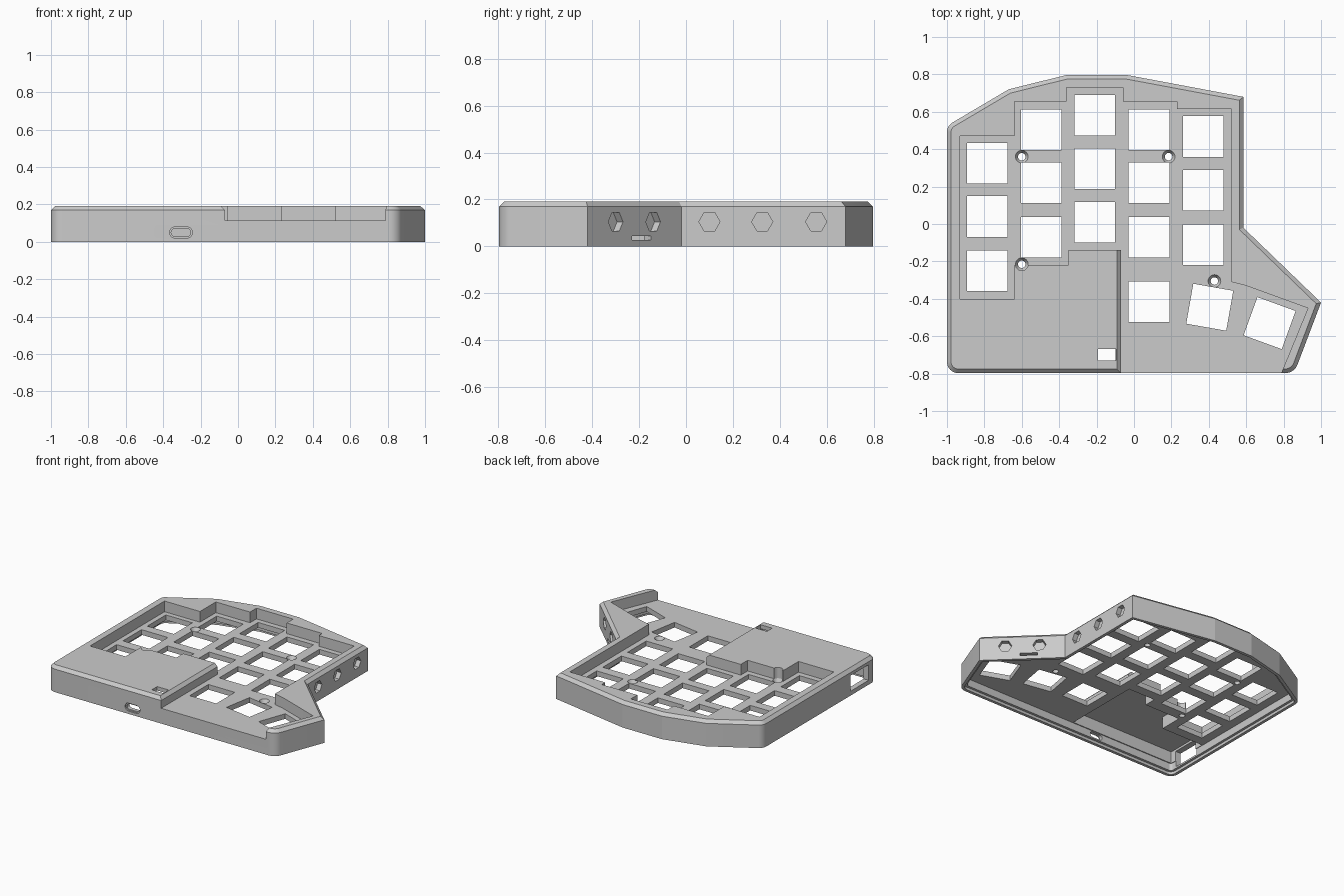
import bpy, bmesh
from math import radians, cos, sin, pi, tan
from mathutils import Matrix, Vector

if "Cube" in bpy.data.objects:
    bpy.data.objects.remove(bpy.data.objects["Cube"])

mat = bpy.data.materials.new("matte grey plastic")
mat.use_nodes = True
GREY = (0.6, 0.6, 0.6, 1)
mat.diffuse_color = GREY
mat.node_tree.nodes["Principled BSDF"].inputs["Base Color"].default_value = GREY


def rounded(corners, steps=10):
    """Replace each (x, y, radius) corner with an arc."""
    pts = []
    for i, (x, y, r) in enumerate(corners):
        p = Vector((x, y))
        if not r:
            pts.append(p)
            continue
        a = (Vector(corners[i - 1][:2]) - p).normalized()
        b = (Vector(corners[(i + 1) % len(corners)][:2]) - p).normalized()
        half = a.angle(b) / 2
        centre = p + (a + b).normalized() * (r / sin(half))
        start = (p + a * (r / tan(half)) - centre).normalized()
        end = (p + b * (r / tan(half)) - centre).normalized()
        pts += [centre + start.slerp(end, k / steps) * r for k in range(steps + 1)]
    return pts


def inset(pts, d):
    """Mitred inward offset of a counter-clockwise outline."""
    out = []
    for i, p in enumerate(pts):
        e1 = (p - pts[i - 1]).normalized()
        e2 = (pts[(i + 1) % len(pts)] - p).normalized()
        n1, n2 = Vector((-e1.y, e1.x)), Vector((-e2.y, e2.x))
        out.append(p + (n1 + n2) * (d / (1 + n1.dot(n2))))
    return out


def loft(name, rings, matrix=Matrix()):
    """Solid through stacked outlines, each given as (points, height)."""
    bm = bmesh.new()
    loops = [[bm.verts.new(matrix @ Vector((p[0], p[1], z))) for p in pts] for pts, z in rings]
    n = len(loops[0])
    for lo, hi in zip(loops, loops[1:]):
        for i in range(n):
            bm.faces.new((lo[i], lo[(i + 1) % n], hi[(i + 1) % n], hi[i]))
    bm.faces.new(loops[0][::-1])
    bm.faces.new(loops[-1])
    bmesh.ops.recalc_face_normals(bm, faces=bm.faces)
    mesh = bpy.data.meshes.new(name)
    bm.to_mesh(mesh)
    bm.free()
    obj = bpy.data.objects.new(name, mesh)
    bpy.context.collection.objects.link(obj)
    obj.data.materials.append(mat)
    return obj


def ngon(sides, r):
    return [(r * cos(2 * pi * k / sides), r * sin(2 * pi * k / sides)) for k in range(sides)]


def box(w, h):
    return [(-w / 2, -h / 2), (w / 2, -h / 2), (w / 2, h / 2), (-w / 2, h / 2)]


def wall_frame(x, y, z, tangent):
    """Frame with X along a wall, Y up and Z pointing out of it."""
    t = Vector((*tangent, 0)).normalized()
    up = Vector((0, 0, 1))
    rot = Matrix((t, up, t.cross(up))).transposed().to_4x4()
    return Matrix.Translation((x, y, z)) @ rot


# Case body with a chamfered top edge
outline = rounded([(-1, -0.797, 0.06), (0.857, -0.797, 0.07), (1, -0.42, 0), (0.585, -0.02, 0),
                   (0.585, 0.68, 0), (-0.04, 0.797, 0), (-0.36, 0.797, 0), (-0.67, 0.72, 0),
                   (-1, 0.525, 0.06)])
case = loft("keyboard_case", [(outline, 0), (outline, 0.17), (inset(outline, 0.022), 0.192)])


def cut(rings, matrix=Matrix()):
    cutter = loft("cutter", rings, matrix)
    cutter.hide_render = True
    mod = case.modifiers.new("cut", "BOOLEAN")
    mod.operation, mod.solver, mod.object = "DIFFERENCE", "EXACT", cutter
    bpy.context.view_layer.objects.active = case
    bpy.ops.object.modifier_apply(modifier=mod.name)
    bpy.data.objects.remove(cutter)


def prism(pts, z0, z1, matrix=Matrix()):
    cut([(pts, z0), (pts, z1)], matrix)


# Stepped key well, open at the front
prism([(-0.07, -0.9), (0.745, -0.9), (0.93, -0.45), (0.6, -0.33), (0.52, -0.31), (0.52, 0.615),
       (0.23, 0.615), (0.23, 0.655), (-0.06, 0.655), (-0.06, 0.73), (-0.36, 0.73), (-0.36, 0.655),
       (-0.64, 0.655), (-0.64, 0.47), (-0.93, 0.47), (-0.93, -0.4), (-0.64, -0.4), (-0.64, -0.22),
       (-0.35, -0.22), (-0.35, -0.14), (-0.07, -0.14)], 0.113, 0.4)

# Chamfer on the side of the raised electronics cover
prism([(-0.105, 0.205), (-0.07, 0.17), (-0.06, 0.17), (-0.06, 0.205)], 0.13, 0.9,
      wall_frame(0, 0, 0, (1, 0)))

# Underside: hollow, ledge for a base plate, and taller electronics bay
prism(inset(outline, 0.04), -0.1, 0.075)
prism(inset(outline, 0.022), -0.1, 0.02)
prism([(-0.955, -0.75), (-0.1, -0.75), (-0.1, -0.17), (-0.32, -0.17), (-0.32, -0.26),
       (-0.61, -0.26), (-0.61, -0.43), (-0.955, -0.43)], 0.05, 0.163)

# Key openings, column by column, then the two turned thumb keys
columns = {-0.785: (0.325, 0.04, -0.25), -0.495: (0.505, 0.22, -0.07), -0.21: (0.582, 0.295, 0.01),
           0.08: (0.505, 0.22, -0.07, -0.415), 0.37: (0.468, 0.18, -0.11)}
keys = [(x, y, 0) for x, ys in columns.items() for y in ys]
keys += [(0.405, -0.445, -10), (0.725, -0.53, -20)]
for x, y, turn in keys:
    prism(box(0.217, 0.217), 0.03, 0.15,
          Matrix.Translation((x, y, 0)) @ Matrix.Rotation(radians(turn), 4, "Z"))

# Countersunk screw holes
shank, head = ngon(24, 0.02), ngon(24, 0.034)
for x, y in [(-0.6, 0.36), (0.185, 0.36), (-0.6, -0.215), (0.43, -0.305)]:
    cut([(shank, 0.03), (shank, 0.088), (head, 0.112), (head, 0.3)],
        Matrix.Translation((x, y, 0)))

# Blind hexagonal sockets in the straight and slanted walls
slant = (-0.415, 0.4)
for y in (0.1, 0.325, 0.555):
    prism(ngon(6, 0.045), -0.035, 0.05, wall_frame(0.585, y, 0.105, (0, 1)))
for t in (0.3, 0.7):
    place = wall_frame(0.585 - slant[0] * t, -0.02 - slant[1] * t, 0.105, slant)
    prism(ngon(6, 0.045), -0.035, 0.05, place)

# Switch slot in the slanted wall and small opening in the cover
prism(box(0.115, 0.018), -0.06, 0.05,
      wall_frame(0.585 - slant[0] * 0.425, -0.02 - slant[1] * 0.425, 0.036, slant))
prism(box(0.095, 0.062), 0.14, 0.3, Matrix.Translation((-0.145, -0.7, 0)))

# Rounded cable port in front with a recessed rim
port = wall_frame(-0.305, -0.797, 0.05, (1, 0))
for w, h, depth in ((0.122, 0.058, 0.012), (0.104, 0.04, 0.07)):
    r = h / 2 - 0.0005
    stadium = rounded([(x, y, r) for x, y in box(w, h)], 6)
    prism(stadium, -depth, 0.05, port)

# Side window
prism(box(0.21, 0.115), -0.08, 0.05, wall_frame(-1, -0.6, 0.09, (0, -1)))

# Smooth only the rounded corners
bpy.ops.object.select_all(action="DESELECT")
case.select_set(True)
bpy.context.view_layer.objects.active = case
bpy.ops.object.shade_smooth_by_angle(angle=radians(10))
